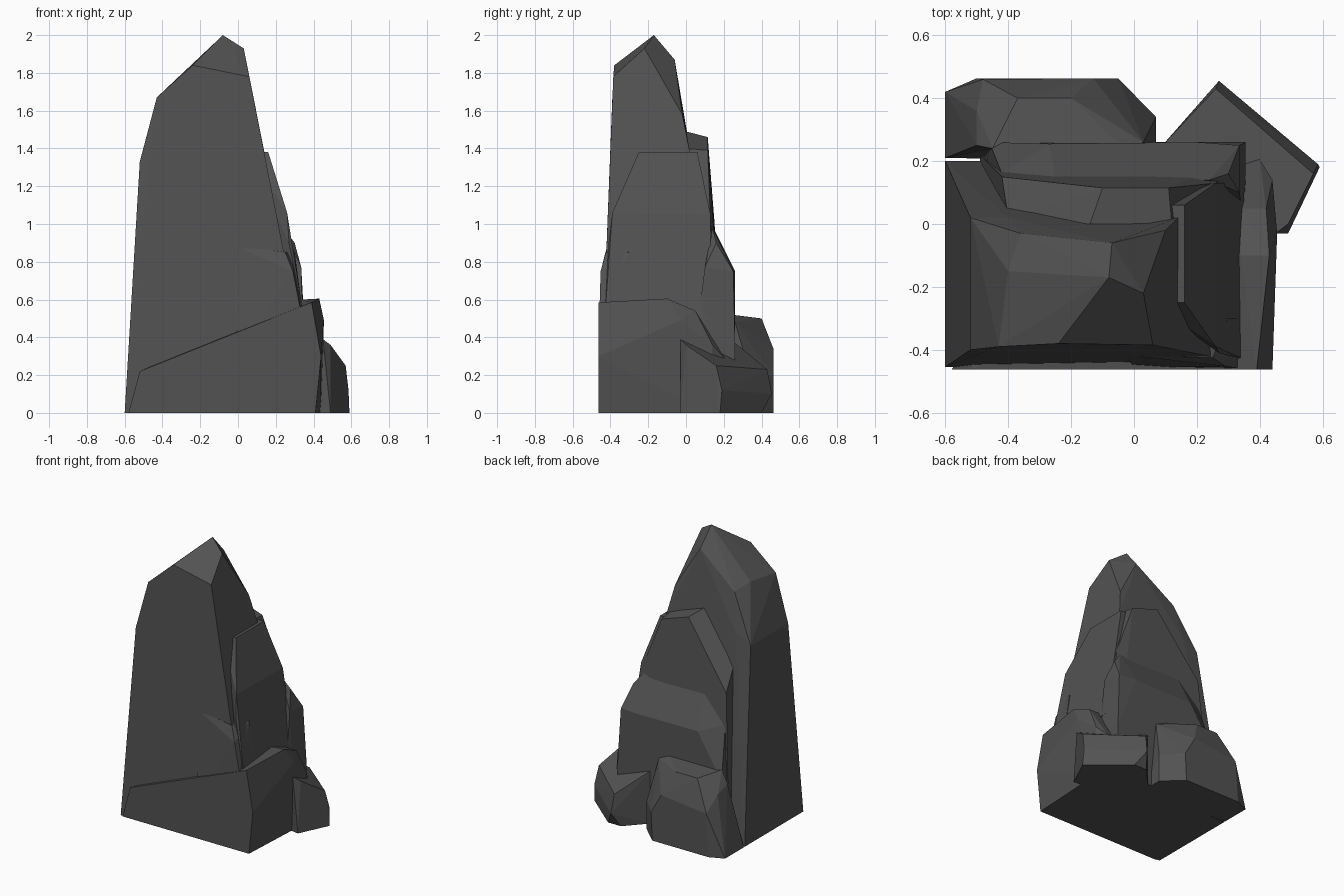
import bpy, bmesh

stone = bpy.data.materials.new("dark grey stone")
stone.diffuse_color = (0.085, 0.085, 0.085, 1)


def rock(name, points, base=()):
    """Flat-faced boulder: convex hull of corner points plus a footprint on the ground."""
    bm = bmesh.new()
    for p in list(points) + [(x, y, 0) for x, y in base]:
        bm.verts.new(p)
    hull = bmesh.ops.convex_hull(bm, input=bm.verts)
    loose = {v for v in hull["geom_interior"] + hull["geom_unused"]
             if isinstance(v, bmesh.types.BMVert)}
    bmesh.ops.delete(bm, geom=list(loose), context='VERTS')
    bmesh.ops.dissolve_limit(bm, angle_limit=0.05, verts=bm.verts, edges=bm.edges)
    bmesh.ops.recalc_face_normals(bm, faces=bm.faces)
    me = bpy.data.meshes.new(name)
    bm.to_mesh(me)
    bm.free()
    me.materials.append(stone)
    ob = bpy.data.objects.new(name, me)
    bpy.context.collection.objects.link(ob)
    return ob


# tall main spire
rock("main_spire", [
    (-0.08, -0.17, 2.0), (0.03, -0.22, 1.93), (-0.07, -0.06, 1.87),
    (-0.24, -0.38, 1.84), (0.06, -0.385, 1.78),
    (-0.43, -0.39, 1.67), (-0.40, -0.15, 1.69), (-0.36, -0.03, 1.65),
    (0.10, -0.02, 1.58), (-0.52, -0.40, 1.33), (-0.52, 0.02, 1.33),
    (-0.40, 0.02, 1.40), (0.14, 0.02, 1.38)],
    [(-0.60, -0.455), (0.41, -0.455), (0.41, 0.2), (-0.60, 0.2)])

# slab leaning on the right side
rock("right_slab", [
    (0.16, -0.25, 1.38), (0.16, 0.06, 1.38), (0.05, -0.25, 1.38), (0.05, 0.06, 1.38),
    (0.26, -0.39, 1.06), (0.26, 0.13, 1.05), (0.27, -0.41, 0.9),
    (0.35, -0.43, 0.5), (0.35, 0.13, 0.5), (0.0, -0.2, 0.5), (0.0, 0.13, 0.5)])

# chip on the front, low right
rock("front_chip", [
    (-0.03, -0.416, 0.89), (0.25, -0.425, 0.85), (0.29, -0.452, 0.75),
    (0.33, -0.458, 0.55), (0.0, -0.455, 0.3), (0.3, -0.3, 0.85),
    (0.34, -0.3, 0.55), (0.0, -0.3, 0.85)])

# upper ledge behind the spire
rock("upper_back_ledge", [
    (-0.14, 0.0, 1.49), (-0.10, 0.115, 1.46), (0.12, 0.0, 1.40), (0.11, 0.115, 1.39),
    (-0.40, 0.02, 1.20), (-0.42, 0.15, 1.02), (-0.27, 0.13, 1.2),
    (0.26, 0.13, 1.0), (0.25, 0.0, 1.05)],
    [(-0.49, 0.22), (0.35, 0.22), (0.35, 0.0), (-0.48, 0.0)])

# lower ledge behind the spire
rock("lower_back_ledge", [
    (-0.25, 0.145, 0.98), (0.24, 0.14, 0.98), (0.30, 0.16, 0.9), (-0.42, 0.16, 0.80),
    (-0.27, 0.255, 0.75), (0.20, 0.26, 0.75), (0.335, 0.25, 0.75), (0.335, 0.1, 0.77),
    (-0.46, 0.26, 0.45), (0.355, 0.26, 0.35), (0.355, 0.1, 0.4)],
    [(-0.48, 0.26), (0.35, 0.26), (0.35, 0.0), (-0.48, 0.1)])

# boulder at the back left
rock("back_boulder", [
    (-0.45, 0.24, 0.52), (-0.03, 0.24, 0.52), (-0.37, 0.40, 0.50), (-0.20, 0.40, 0.50),
    (-0.50, 0.36, 0.40), (-0.48, 0.46, 0.30), (-0.13, 0.463, 0.34), (-0.05, 0.463, 0.2),
    (0.03, 0.26, 0.48), (0.07, 0.34, 0.2), (-0.50, 0.25, 0.44)],
    [(-0.60, 0.21), (-0.60, 0.42), (-0.50, 0.463), (-0.06, 0.463),
     (0.07, 0.34), (0.07, 0.2)])

# turned block at the back right, undercut at the rear
rock("side_block", [
    (0.10, 0.26, 0.37), (0.45, -0.03, 0.39), (0.49, 0.0, 0.36),
    (0.26, 0.43, 0.23), (0.57, 0.16, 0.25), (0.27, 0.455, 0.10), (0.585, 0.19, 0.12)],
    [(0.09, 0.25), (0.23, 0.40), (0.33, 0.40), (0.59, 0.18), (0.49, -0.03), (0.3, 0.0)])

# wedge-topped foot along the front and right
rock("front_foot", [
    (-0.52, -0.463, 0.22), (0.39, -0.463, 0.585), (0.43, -0.10, 0.605),
    (0.455, -0.03, 0.49), (0.44, -0.463, 0.3), (0.34, -0.10, 0.6),
    (0.42, 0.05, 0.54), (0.34, 0.05, 0.54), (0.44, 0.14, 0.36),
    (0.40, 0.205, 0.29), (0.34, 0.205, 0.29), (-0.45, -0.38, 0.22)],
    [(-0.58, -0.463), (0.41, -0.463), (0.44, 0.12), (0.40, 0.205),
     (0.3, 0.205), (-0.5, -0.35)])
